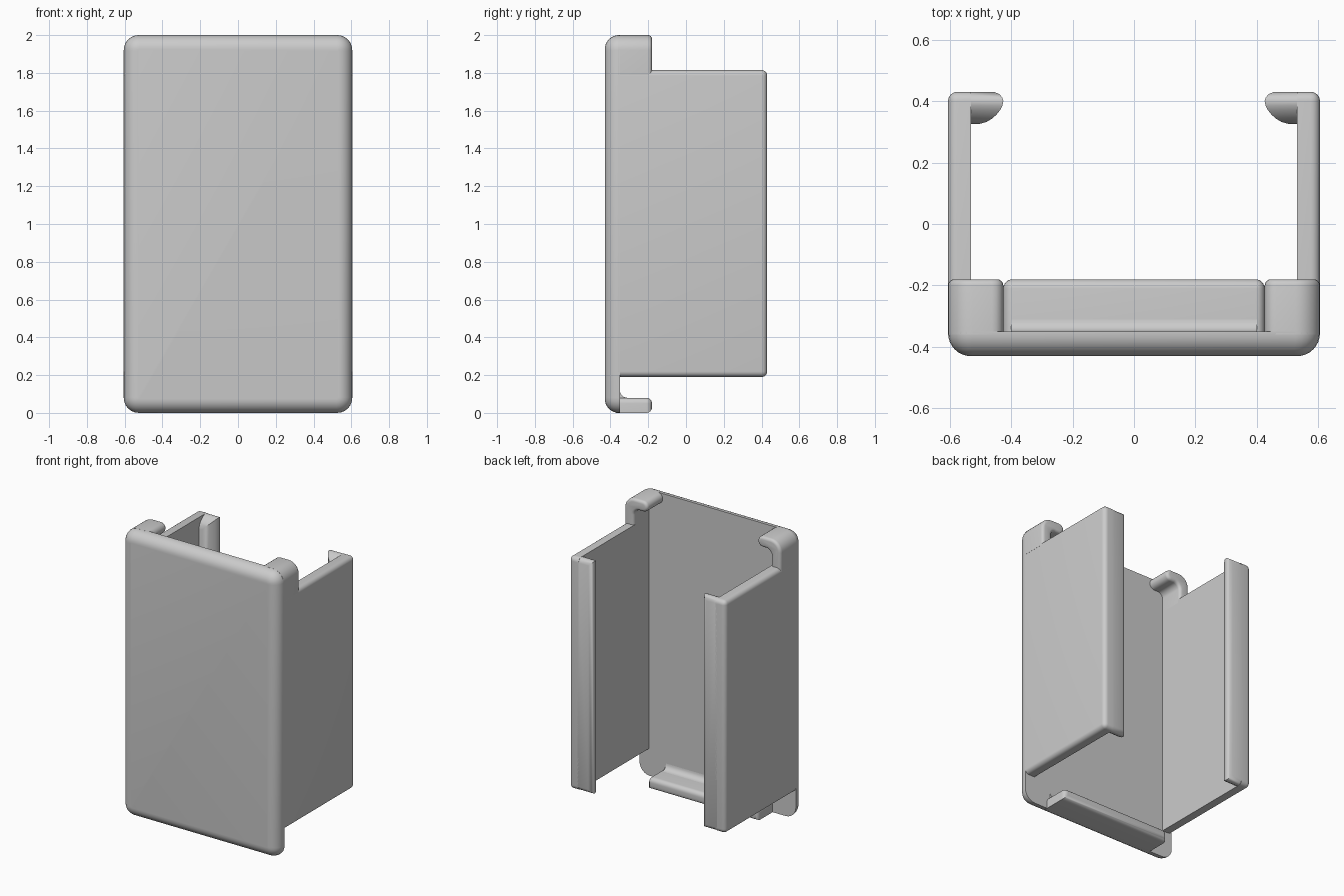
import bpy, bmesh, math

if "Cube" in bpy.data.objects:
    bpy.data.objects.remove(bpy.data.objects["Cube"])

grey = bpy.data.materials.new("plain grey")
grey.diffuse_color = (0.6, 0.6, 0.6, 1)
grey.use_nodes = True
grey.node_tree.nodes["Principled BSDF"].inputs["Base Color"].default_value = grey.diffuse_color


def finish(name, bm):
    bmesh.ops.recalc_face_normals(bm, faces=bm.faces[:])
    me = bpy.data.meshes.new(name)
    bm.to_mesh(me)
    bm.free()
    ob = bpy.data.objects.new(name, me)
    me.materials.append(grey)
    bpy.context.collection.objects.link(ob)
    bpy.ops.object.select_all(action='DESELECT')
    ob.select_set(True)
    bpy.context.view_layer.objects.active = ob
    bpy.ops.object.shade_smooth_by_angle(angle=math.radians(35))
    return ob


def box(x0, x1, y0, y1, z0, z1):
    bm = bmesh.new()
    bmesh.ops.create_cube(bm, size=1)
    for v in bm.verts:
        v.co = (x0 if v.co.x < 0 else x1, y0 if v.co.y < 0 else y1, z0 if v.co.z < 0 else z1)
    return bm


def bevel(bm, test, r, seg=6):
    # round every edge whose two ends satisfy the test
    edges = [e for e in bm.edges if test(e.verts[0].co, e.verts[1].co)]
    bmesh.ops.bevel(bm, geom=edges, offset=r, segments=seg, profile=0.5, affect='EDGES')


def arc(cx, cz, r, a0, a1, n=8):
    return [(cx + r * math.cos(math.radians(a0 + (a1 - a0) * i / n)),
             cz + r * math.sin(math.radians(a0 + (a1 - a0) * i / n))) for i in range(n + 1)]


# Front plate: rounded corners, then rounded front rim
bm = box(-.605, .605, -.43, -.35, 0, 2)
bevel(bm, lambda a, b: abs(a.y - b.y) > .05, .08)
bevel(bm, lambda a, b: a.y < -.429 and b.y < -.429, .075, 8)
finish("front_plate", bm)

# Bottom lip between the two open corners
bm = box(-.425, .425, -.37, -.18, 0, .08)
bevel(bm, lambda a, b: max(a.y, b.y) > -.19 and not (abs(a.y - b.y) > .1 and a.z < .01), .03)
finish("bottom_lip", bm)

# Small fillet joining the lip to the plate
bm = bmesh.new()
prof = [(-.36, .07), (-.31, .07)] + arc(-.31, .12, .04, 270, 180, 6) + [(-.36, .12)]
f = bm.faces.new([bm.verts.new((-.4, y, z)) for y, z in prof])
ext = bmesh.ops.extrude_face_region(bm, geom=[f])
bmesh.ops.translate(bm, vec=(.8, 0, 0), verts=[v for v in ext["geom"] if isinstance(v, bmesh.types.BMVert)])
finish("lip_fillet", bm)

for s, side in ((-1, "left"), (1, "right")):
    # Side wall, rounded on its outer and back edges
    bm = box(.53, .605, -.36, .43, .19, 1.815)
    bevel(bm, lambda a, b: (a.x > .6 and b.x > .6 and max(a.y, b.y) > 0)
          or (a.y > .42 and b.y > .42 and max(a.x, b.x) > .6), .03)
    for v in bm.verts:
        v.co.x *= s
    finish(side + "_wall", bm)

    # Rounded retaining lip along the back of the wall, lofted in depth
    bm = bmesh.new()
    rows = [(.43, .455), (.422, .437), (.41, .428), (.40, .425), (.385, .428), (.37, .436),
            (.355, .448), (.342, .463), (.332, .48), (.325, .505)]
    rings = []
    for y, tip in rows:
        d = tip - .425
        rings.append([bm.verts.new((s * x, y, z)) for x, z in
                      ((tip, .19 + d), (.54, .19 + d), (.54, 1.815 - d), (tip, 1.815 - d))])
    for a, b in zip(rings, rings[1:]):
        for i in range(4):
            j = (i + 1) % 4
            bm.faces.new((a[i], a[j], b[j], b[i]))
    bm.faces.new(rings[0])
    bm.faces.new(rings[-1][::-1])
    finish(side + "_back_lip", bm)

    # Hooked top corner
    prof = ([(.605, 1.79)] + arc(.525, 1.92, .08, 0, 90) + arc(.4625, 1.9625, .0375, 90, 270)
            + arc(.49, 1.885, .04, 90, 0) + [(.53, 1.79)])
    bm = bmesh.new()
    f = bm.faces.new([bm.verts.new((s * x, -.36, z)) for x, z in prof])
    ext = bmesh.ops.extrude_face_region(bm, geom=[f])
    bmesh.ops.translate(bm, vec=(0, .18, 0), verts=[v for v in ext["geom"] if isinstance(v, bmesh.types.BMVert)])
    bevel(bm, lambda a, b: a.y > -.19 and b.y > -.19 and max(a.z, b.z) > 1.8, .02, 4)
    finish(side + "_top_corner", bm)
